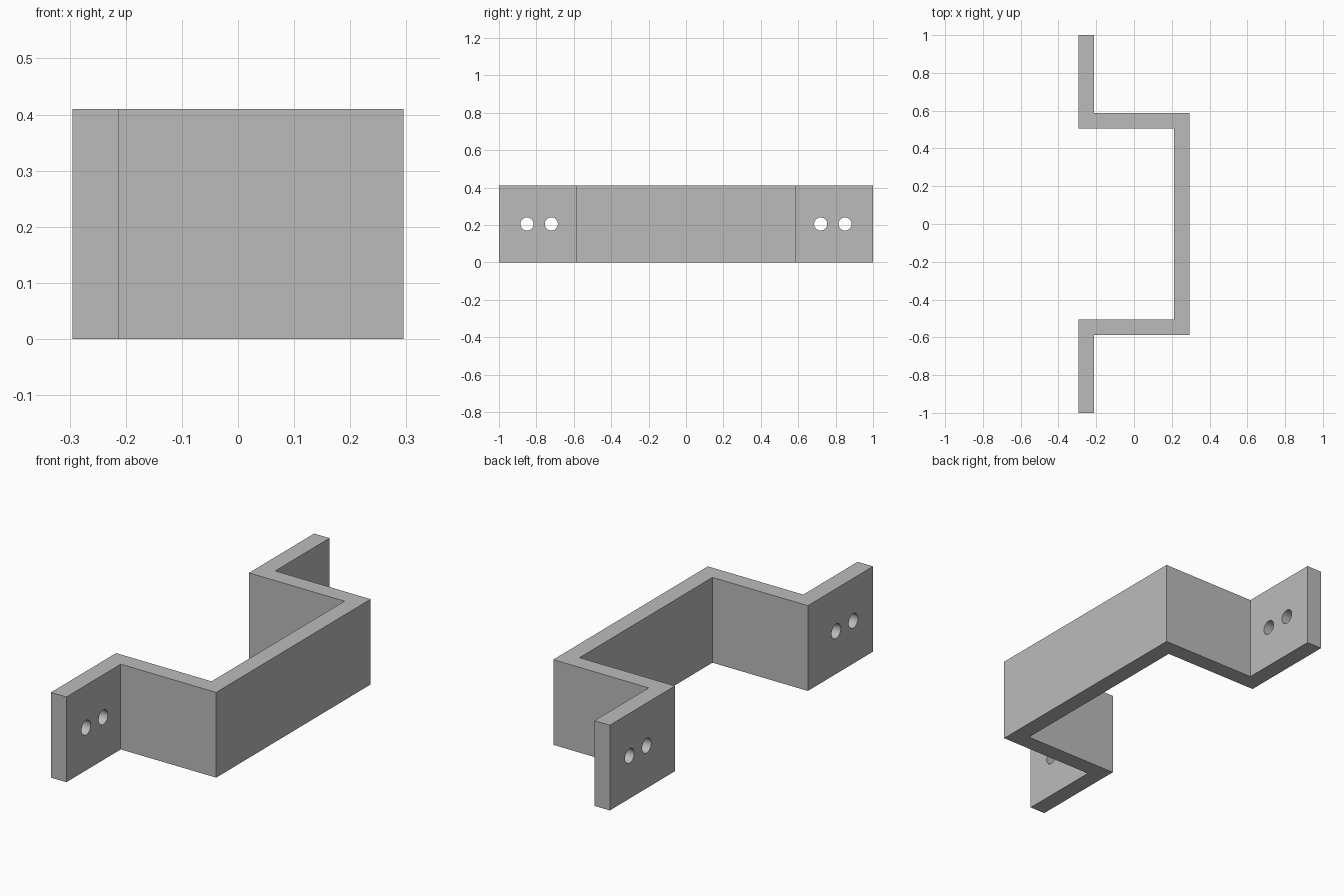
import bpy
import bmesh
from math import pi
from mathutils import Matrix, Vector

cube = bpy.data.objects.get("Cube")
if cube:
    bpy.data.objects.remove(cube, do_unlink=True)

HEIGHT = 0.41
WALL = 0.082
X = 0.295          # half depth of the bracket
Y_OUT = 0.587      # outer side of the arms

# Single grey metal
grey = bpy.data.materials.new("grey_metal")
grey.use_nodes = True
colour = (0.5, 0.5, 0.5, 1)
grey.diffuse_color = colour
grey.node_tree.nodes["Principled BSDF"].inputs["Base Color"].default_value = colour


def make_object(name, bm):
    bmesh.ops.recalc_face_normals(bm, faces=bm.faces)
    mesh = bpy.data.meshes.new(name)
    bm.to_mesh(mesh)
    bm.free()
    mesh.materials.append(grey)
    obj = bpy.data.objects.new(name, mesh)
    bpy.context.collection.objects.link(obj)
    return obj


# Bracket: half outline mirrored across y, then extruded upward
half = [(X, Y_OUT), (-X + WALL, Y_OUT), (-X + WALL, 1), (-X, 1),
        (-X, Y_OUT - WALL), (X - WALL, Y_OUT - WALL)]
outline = half + [(x, -y) for x, y in reversed(half)]
bm = bmesh.new()
base = bm.faces.new([bm.verts.new((x, y, 0)) for x, y in outline])
top = bmesh.ops.extrude_face_region(bm, geom=[base])["geom"]
bmesh.ops.translate(bm, vec=(0, 0, HEIGHT),
                    verts=[g for g in top if isinstance(g, bmesh.types.BMVert)])
bracket = make_object("bracket", bm)

# Screw holes: two through each mounting flange
bm = bmesh.new()
for side in (-1, 1):
    for y in (0.72, 0.85):
        place = (Matrix.Translation(Vector((-X + WALL / 2, side * y, HEIGHT / 2)))
                 @ Matrix.Rotation(pi / 2, 4, "Y"))
        bmesh.ops.create_cone(bm, cap_ends=True, segments=40, radius1=0.035,
                              radius2=0.035, depth=WALL * 2, matrix=place)
cutter = make_object("screw_hole_cutter", bm)
cutter.hide_render = True

drill = bracket.modifiers.new("screw_holes", "BOOLEAN")
drill.operation = "DIFFERENCE"
drill.solver = "EXACT"
drill.object = cutter
bpy.context.view_layer.objects.active = bracket
bracket.select_set(True)
bpy.ops.object.modifier_apply(modifier=drill.name)
bpy.data.objects.remove(cutter, do_unlink=True)

# Smooth hole walls, crisp bracket edges
bpy.ops.object.shade_smooth_by_angle(angle=pi / 6)
